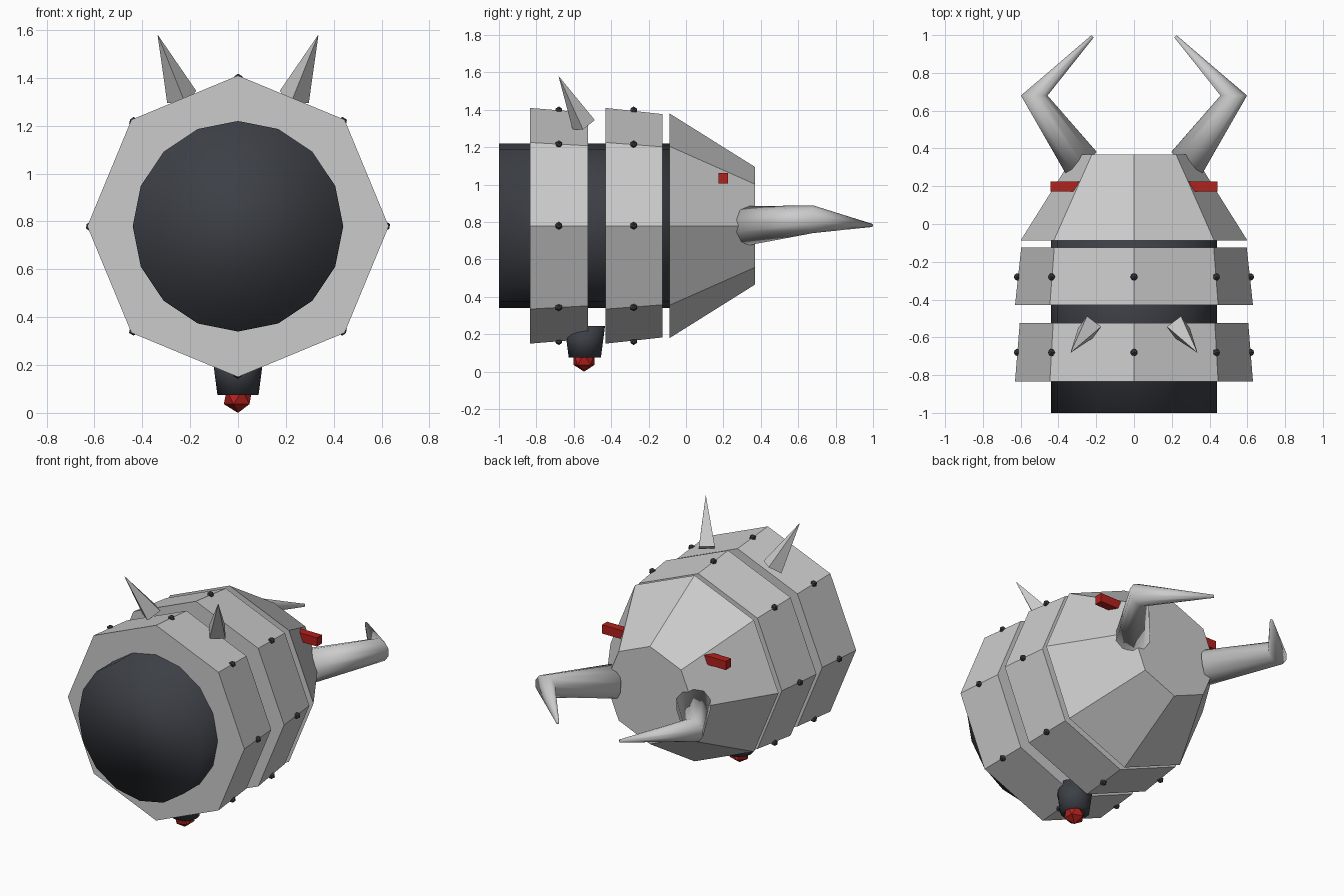
import bpy, bmesh, math
from mathutils import Vector

if "Cube" in bpy.data.objects:
    bpy.data.objects.remove(bpy.data.objects["Cube"])

CZ = 0.78  # height of the barrel axis


def material(name, rgb):
    m = bpy.data.materials.new(name)
    m.diffuse_color = (*rgb, 1)
    m.use_nodes = True
    m.node_tree.nodes["Principled BSDF"].inputs["Base Color"].default_value = m.diffuse_color
    return m


DARK = material("dark_metal", (0.045, 0.05, 0.06))
RED = material("red_glow", (0.45, 0.015, 0.012))


def loft(name, rings, sides, mat=None, smooth=False, phase=0.0):
    """Rings are (centre, axis, radius); consecutive rings are joined, ends capped."""
    bm = bmesh.new()
    loops = []
    for centre, axis, r in rings:
        axis = Vector(axis).normalized()
        ref = Vector((0, 0, 1)) if abs(axis.z) < 0.9 else Vector((0, 1, 0))
        u = (ref - axis * ref.dot(axis)).normalized()
        v = axis.cross(u)
        angles = [phase + math.tau * i / sides for i in range(sides)]
        loops.append([bm.verts.new(Vector(centre) + (u * math.cos(a) + v * math.sin(a)) * r)
                      for a in angles])
    for a, b in zip(loops, loops[1:]):
        for i in range(sides):
            j = (i + 1) % sides
            bm.faces.new((a[i], a[j], b[j], b[i]))
    bm.faces.new(loops[0][::-1])
    bm.faces.new(loops[-1])
    return finish(name, bm, mat, smooth)


def finish(name, bm, mat=None, smooth=False):
    bmesh.ops.recalc_face_normals(bm, faces=bm.faces)
    for f in bm.faces:
        f.smooth = smooth
    mesh = bpy.data.meshes.new(name)
    bm.to_mesh(mesh)
    bm.free()
    if mat:
        mesh.materials.append(mat)
    ob = bpy.data.objects.new(name, mesh)
    bpy.context.collection.objects.link(ob)
    return ob


def barrel(name, y0, r0, y1, r1, sides, mat=None, smooth=False):
    return loft(name, [((0, y0, CZ), (0, 1, 0), r0), ((0, y1, CZ), (0, 1, 0), r1)],
                sides, mat, smooth)


def ball(name, centre, r, mat):
    bm = bmesh.new()
    bmesh.ops.create_icosphere(bm, subdivisions=1, radius=r)
    bmesh.ops.translate(bm, verts=bm.verts, vec=centre)
    return finish(name, bm, mat)


# Core cylinder, armour bands and tapered head
barrel("core", -1.0, 0.44, 0.0, 0.44, 16, DARK, True)
barrel("front_band", -0.835, 0.63, -0.525, 0.605, 8)
barrel("rear_band", -0.43, 0.63, -0.125, 0.597, 8)
barrel("head", -0.087, 0.60, 0.368, 0.315, 8)

# Rivets on every corner of both bands
for y in (-0.68, -0.28):
    for i in range(8):
        a = math.tau * i / 8
        ball("rivet", (0.617 * math.sin(a), y, CZ + 0.617 * math.cos(a)), 0.021, DARK)

for s, side in ((-1, "left"), (1, "right")):
    # Bent horn: base, elbow, tip
    loft(side + "_horn", [((s * 0.28, 0.325, 0.78), (s * 0.25, 0.355, 0.035), 0.105),
                          ((s * 0.528, 0.68, 0.815), (0, 1, 0), 0.074),
                          ((s * 0.22, 0.993, 0.782), (s * -0.31, 0.32, -0.03), 0.009)],
         10, None, True)

    # Four-sided spike leaning outward and forward
    axis = (s * 0.1, -0.135, 0.26)
    loft(side + "_spike", [((s * 0.235, -0.547, 1.32), axis, 0.066),
                           ((s * 0.335, -0.68, 1.578), axis, 0.001)], 4, None, False, math.pi / 4)

    # Red eye block
    bm = bmesh.new()
    bmesh.ops.create_cube(bm, size=1)
    bmesh.ops.scale(bm, verts=bm.verts, vec=(0.17, 0.052, 0.056))
    bmesh.ops.translate(bm, verts=bm.verts, vec=(s * 0.357, 0.199, 1.034))
    finish(side + "_eye", bm, RED)

# Lamp under the body
loft("lamp_housing", [((0, -0.541, 0.075), (0, 0, 1), 0.086),
                      ((0, -0.541, 0.243), (0, 0, 1), 0.108)], 16, DARK, True)
ball("lamp_bulb", (0, -0.545, 0.066), 0.066, RED)
